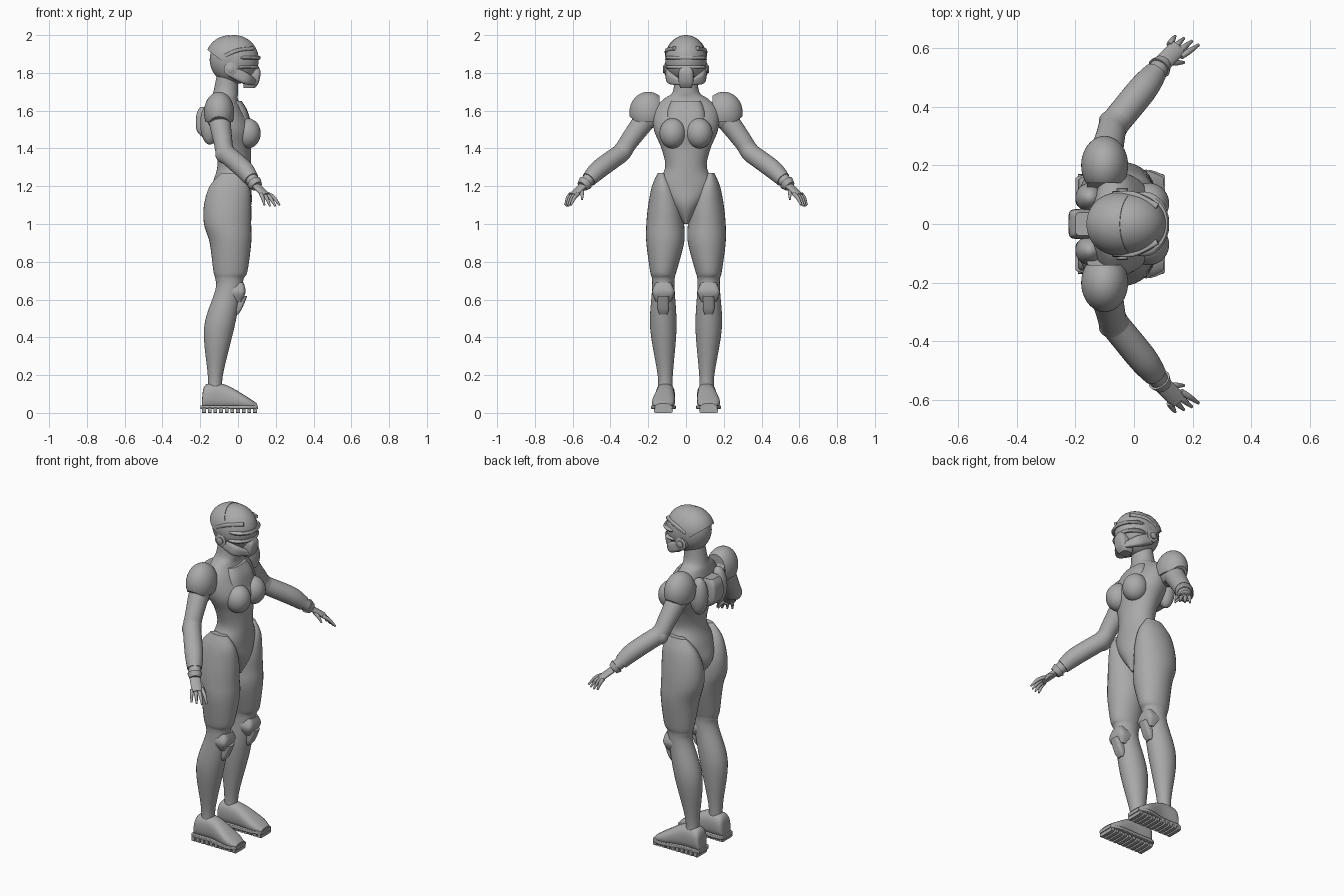
import bpy, bmesh, math
from mathutils import Vector

cube = bpy.data.objects.get("Cube")
if cube:
    bpy.data.objects.remove(cube, do_unlink=True)

GREY = (0.4, 0.4, 0.4, 1)
suit = bpy.data.materials.new("plain_grey")
suit.use_nodes = True
suit.diffuse_color = GREY
shader = next(node for node in suit.node_tree.nodes if node.type == 'BSDF_PRINCIPLED')
shader.inputs["Base Color"].default_value = GREY


def finish(name, bm, mirror):
    """Turn a bmesh into a smooth-shaded object, mirrored left to right if asked."""
    bmesh.ops.recalc_face_normals(bm, faces=bm.faces[:])
    mesh = bpy.data.meshes.new(name)
    bm.to_mesh(mesh)
    bm.free()
    mesh.materials.append(suit)
    part = bpy.data.objects.new(name, mesh)
    bpy.context.collection.objects.link(part)
    for other in bpy.context.selected_objects:
        other.select_set(False)
    part.select_set(True)
    bpy.context.view_layer.objects.active = part
    bpy.ops.object.shade_smooth_by_angle(angle=math.radians(40))
    if mirror:
        modifier = part.modifiers.new("Mirror", 'MIRROR')
        modifier.use_axis = (False, True, False)
        modifier.use_mirror_merge = False


def spline(a, b, c, d, t):
    """Smooth curve from b to c, steered by a and d."""
    return b + ((c - a) * t + (2 * a - 5 * b + 4 * c - d) * t ** 2
                + (3 * b - a - 3 * c + d) * t ** 3) / 2


def loft(name, sections, mirror=False, power=2, sides=32, steps=5):
    """Skin smoothly through (centre, half axis, half axis) sections."""
    last = len(sections) - 1
    dense = []
    for i in range(last):
        near = [sections[max(0, min(last, i + k))] for k in (-1, 0, 1, 2)]
        for step in range(steps):
            dense.append([spline(*column, step / steps) for column in zip(*near)])
    dense.append(sections[-1])
    bm = bmesh.new()
    rings = []
    for centre, u, v in dense:
        ring = []
        for k in range(sides):
            angle = math.tau * k / sides
            p, q = [math.copysign(abs(w) ** (2 / power), w)
                    for w in (math.cos(angle), math.sin(angle))]
            ring.append(bm.verts.new(centre + u * p + v * q))
        rings.append(ring)
    for low, high in zip(rings, rings[1:]):
        for k in range(sides):
            bm.faces.new((low[k - 1], low[k], high[k], high[k - 1]))
    bm.faces.new(rings[0])
    bm.faces.new(rings[-1])
    finish(name, bm, mirror)


def stack(name, rows, **options):
    """Loft upward through (z, back, front, half width, side offset) rows."""
    sections = []
    for z, back, front, half, *side in rows:
        centre = Vector(((back + front) / 2, sum(side), z))
        sections.append((centre, Vector(((front - back) / 2, 0, 0)), Vector((0, half, 0))))
    loft(name, sections, **options)


def upright(x, inner, outer, bottom, top):
    """Section that faces forward, from its bounds."""
    return (Vector((x, (inner + outer) / 2, (bottom + top) / 2)),
            Vector((0, (outer - inner) / 2, 0)), Vector((0, 0, (top - bottom) / 2)))


def limb(name, points, widths, flatness=1, **options):
    """Mirrored tube that follows a path."""
    points = [Vector(p) for p in points]
    last = len(points) - 1
    sections = []
    for i, (point, width) in enumerate(zip(points, widths)):
        ahead = (points[min(i + 1, last)] - points[max(i - 1, 0)]).normalized()
        across = ahead.cross(Vector((0, 0, 1))).normalized()
        sections.append((point, across * width, across.cross(ahead) * width * flatness))
    loft(name, sections, mirror=True, **options)


def blob(name, centre, radii, cuts=(), mirror=False):
    """Ellipsoid trimmed by planes; each removes the side its normal points to."""
    bm = bmesh.new()
    bmesh.ops.create_uvsphere(bm, u_segments=48, v_segments=24, radius=1)
    bmesh.ops.scale(bm, vec=radii, verts=bm.verts[:])
    bmesh.ops.translate(bm, vec=centre, verts=bm.verts[:])
    for point, normal in cuts:
        geometry = bm.verts[:] + bm.edges[:] + bm.faces[:]
        bmesh.ops.bisect_plane(bm, geom=geometry, plane_co=point, plane_no=normal,
                               clear_outer=True)
        bmesh.ops.holes_fill(bm, edges=[edge for edge in bm.edges if edge.is_boundary])
    finish(name, bm, mirror)


# Body, neck and chest
stack("torso", [(1, -.09, .02, .01), (1.1, -.16, .07, .09), (1.2, -.14, .07, .15),
                (1.3, -.11, .07, .11), (1.4, -.12, .07, .13), (1.5, -.16, .08, .17),
                (1.6, -.15, .03, .17), (1.66, -.14, 0, .12), (1.7, -.13, 0, .07),
                (1.8, -.11, 0, .06)], sides=48)
blob("bust", (.05, .07, 1.48), (.07, .07, .08), mirror=True)
stack("collar_plate", [(1.53, -.08, .07, .11), (1.6, -.08, .05, .1), (1.65, -.08, .02, .08)],
      power=3)

# Back plates
blob("back_pad", (-.15, .09, 1.53), (.05, .05, .11), mirror=True)
stack("spine_pack", [(1.46, -.19, -.1, .04), (1.5, -.22, -.1, .05), (1.58, -.22, -.1, .05),
                     (1.62, -.2, -.1, .04)], power=6)

# Legs and knee armour
stack("leg", [(.1, -.16, -.08, .04, .11), (.2, -.16, -.08, .04, .11), (.45, -.18, -.02, .07, .12),
              (.65, -.12, .02, .06, .12), (.71, -.12, .03, .06, .12), (.75, -.13, .05, .07, .12),
              (.9, -.15, .07, .1, .11), (1, -.18, .07, .1, .11), (1.1, -.18, .07, .09, .11),
              (1.2, -.15, .06, .06, .12), (1.27, -.09, .02, .02, .13)], mirror=True)
stack("knee_pad", [(.59, -.04, .02, .04, .12), (.64, -.05, .04, .06, .12),
                   (.69, -.05, .03, .04, .12)], mirror=True, power=4)
stack("shin_pad", [(.52, -.03, 0, .02, .12), (.55, -.03, .02, .03, .12),
                   (.62, -.03, .05, .03, .12)], mirror=True, power=4)

# Boots with soles and treads
BOOT = [(-.19, .08, .15, .08), (-.17, .06, .16, .15), (-.07, .06, .16, .15),
        (.04, .06, .18, .09), (.1, .08, .16, .05)]
loft("boot", [upright(x, inner, outer, .02, top) for x, inner, outer, top in BOOT],
     mirror=True, power=2.5)
loft("sole", [upright(x * 1.05, inner - .005, outer + .005, .02, .04)
              for x, inner, outer, top in BOOT], mirror=True, power=8)
for i in range(10):
    x = -.18 + i * .03
    loft("tread", [upright(end, .07, .17, 0, .03) for end in (x - .01, x + .01)],
         mirror=True, power=8, sides=16, steps=1)

# Arms, with sleeves that follow the same path
ARM = [Vector(p) for p in ((-.1, .13, 1.61), (-.1, .2, 1.57), (-.08, .3, 1.44),
                           (-.06, .35, 1.37), (.03, .46, 1.29), (.1, .55, 1.2))]
elbow, forearm, wrist = ARM[3:]
limb("arm", ARM, (.06, .06, .05, .05, .04, .03))
limb("forearm_guard", (elbow, forearm, forearm.lerp(wrist, .6)), (.05, .05, .04))
limb("wrist_band", (forearm.lerp(wrist, .8), wrist), (.04, .03), steps=1)
blob("elbow_pad", elbow - Vector((.01, 0, 0)), (.05, .04, .05), mirror=True)

# Shoulder pads in two layers
for name, size, reach in (("shoulder_pad", 1, 0), ("shoulder_rim", .9, .03)):
    blob(name, (-.1, .2, 1.59), Vector((.08, .1, .11)) * size,
         [((0, .26, 1.54 - reach), (0, .6, -.8)), ((0, .14, 0), (0, -1, 0)),
          ((0, 0, 1.54 - reach), (0, 0, -1))], mirror=True)

# Hands
limb("palm", (wrist, (.12, .57, 1.18), (.15, .6, 1.15)), (.03, .03, .03), flatness=.5)


def finger(name, base, tip):
    middle = base.lerp(tip, .5) + Vector((0, 0, .01))
    limb(name, (base, middle, tip), (.01, .01, .005), sides=12)


for i in range(4):
    base = Vector((.12, .61, 1.16)).lerp(Vector((.16, .57, 1.16)), i / 3)
    tip = Vector((.14, .64, 1.1)).lerp(Vector((.22, .61, 1.1)), i / 3)
    finger("finger", base, tip + (tip - base) * .1 * math.sin(math.pi * i / 3))
finger("thumb", Vector((.12, .55, 1.18)), Vector((.17, .55, 1.13)))

# Helmet shells and face
blob("helmet", (-.02, 0, 1.87), (.13, .11, .13))
blob("rear_shell", (-.04, 0, 1.88), (.13, .11, .12),
     [((-.04, 0, 1.98), (.9, 0, .4)), ((-.16, 0, 1.92), (-.6, 0, -.8))])
for name, height, front in (("brow_band", 1.88, .12), ("visor_ridge", 1.83, .11)):
    stack(name, [(height - .01, -.05, front - .005, .1), (height, -.05, front, .11),
                 (height + .01, -.05, front - .005, .1)], sides=48)
stack("mouth_guard", [(1.72, .03, .09, .03), (1.75, .03, .11, .04), (1.8, .03, .12, .04),
                      (1.83, .03, .11, .03)], power=4)
limb("jaw_bar", ((-.04, .09, 1.81), (.04, .08, 1.77), (.09, .03, 1.75)), (.02, .02, .01),
     flatness=1.5, power=3)
limb("temple_ridge", ((.08, .06, 1.93), (0, .1, 1.92), (-.07, .1, 1.89)), (.01, .01, .01), power=3)

# Ear discs
for name, radius, outer in (("ear_disc", .035, .11), ("ear_cap", .02, .12)):
    loft(name, [(Vector((-.04, y, 1.82)), Vector((r, 0, 0)), Vector((0, 0, r)))
                for y, r in ((.08, radius), (outer, radius), (outer + .003, radius * .8))],
         mirror=True, steps=1)
